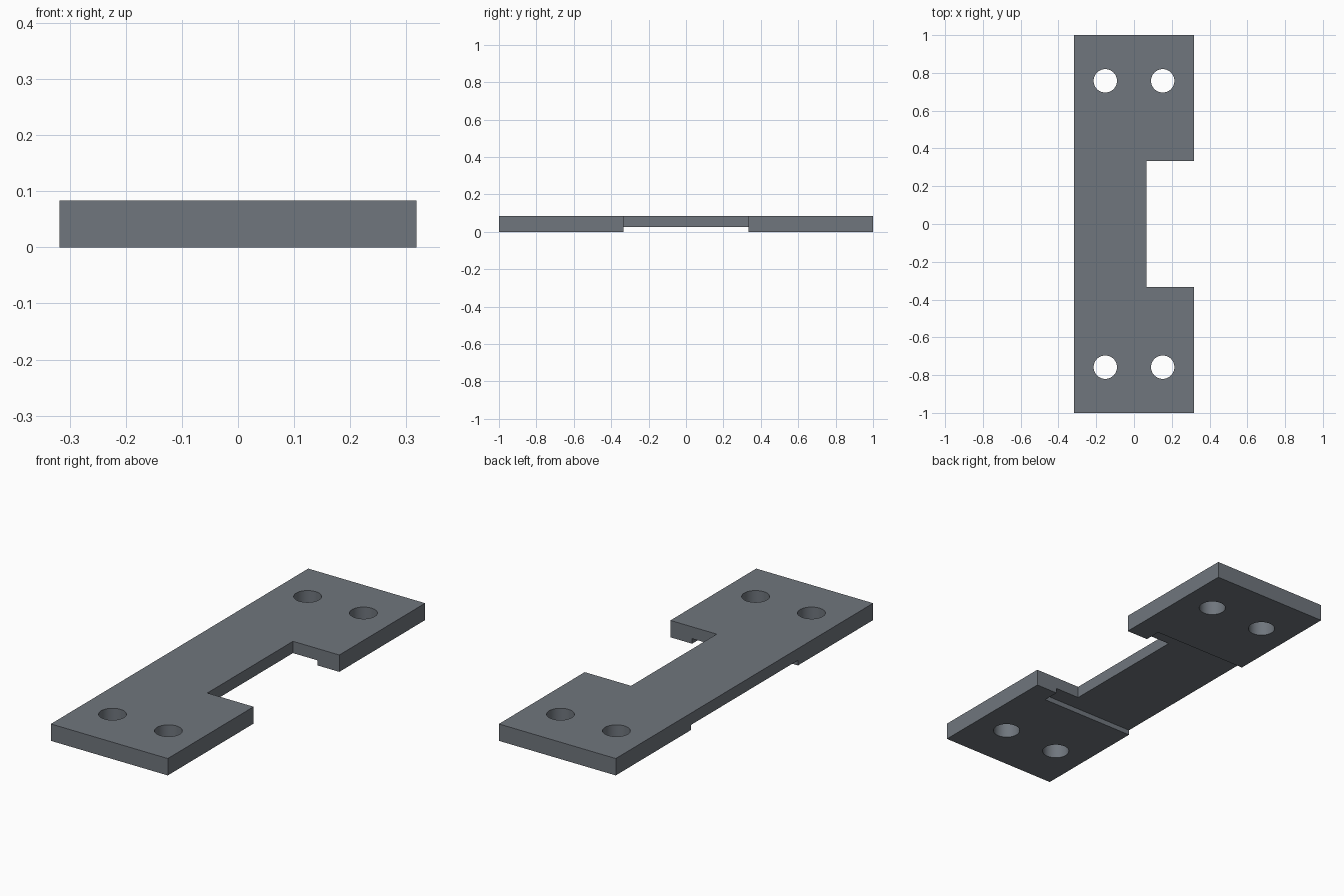
import bpy, bmesh
from mathutils import Matrix, Vector

cube = bpy.data.objects.get("Cube")
if cube:
    bpy.data.objects.remove(cube, do_unlink=True)

HALF_W, HALF_L, HEIGHT = 0.318, 1.0, 0.083
NOTCH_X, NOTCH_Y = 0.066, 0.333            # side notch
RECESS_X, RECESS_Y, RECESS_Z = 0.2, 0.416, 0.025   # underside recess
HOLE_X, HOLE_Y, HOLE_R = 0.152, 0.758, 0.062

steel = bpy.data.materials.new("dark_grey_metal")
steel.use_nodes = True
grey = (0.16, 0.18, 0.205, 1)
steel.diffuse_color = grey
steel.node_tree.nodes["Principled BSDF"].inputs["Base Color"].default_value = grey


def make_object(name, bm):
    bmesh.ops.recalc_face_normals(bm, faces=bm.faces)
    mesh = bpy.data.meshes.new(name)
    bm.to_mesh(mesh)
    bm.free()
    mesh.materials.append(steel)
    obj = bpy.data.objects.new(name, mesh)
    bpy.context.collection.objects.link(obj)
    return obj


def cut(target, cutter):
    # Apply a boolean cut and discard the cutter
    mod = target.modifiers.new("cut", 'BOOLEAN')
    mod.operation, mod.solver, mod.object = 'DIFFERENCE', 'EXACT', cutter
    cutter.hide_render = True
    bpy.context.view_layer.objects.active = target
    bpy.ops.object.modifier_apply(modifier=mod.name)
    bpy.data.objects.remove(cutter, do_unlink=True)


# Plate: C-shaped outline pulled up to full thickness
half = [(-HALF_W, -HALF_L), (HALF_W, -HALF_L), (HALF_W, -NOTCH_Y), (NOTCH_X, -NOTCH_Y)]
outline = half + [(x, -y) for x, y in reversed(half)]
bm = bmesh.new()
base = bm.faces.new([bm.verts.new((x, y, 0)) for x, y in outline])
top = bmesh.ops.extrude_face_region(bm, geom=[base])["geom"]
bmesh.ops.translate(bm, vec=(0, 0, HEIGHT),
                    verts=[v for v in top if isinstance(v, bmesh.types.BMVert)])
plate = make_object("mounting_plate", bm)

# Shallow recess under the middle, open on the uncut side
lo, hi = Vector((-0.5, -RECESS_Y, -0.1)), Vector((RECESS_X, RECESS_Y, RECESS_Z))
bm = bmesh.new()
bmesh.ops.create_cube(bm, size=1, matrix=Matrix.Translation((lo + hi) / 2)
                      @ Matrix.Diagonal((hi - lo).to_4d()))
cut(plate, make_object("recess_cutter", bm))

# Four screw holes
bm = bmesh.new()
for sx in (-1, 1):
    for sy in (-1, 1):
        bmesh.ops.create_cone(bm, cap_ends=True, segments=48, radius1=HOLE_R, radius2=HOLE_R,
                              depth=0.4, matrix=Matrix.Translation((sx * HOLE_X, sy * HOLE_Y, 0.04)))
cut(plate, make_object("hole_cutter", bm))

# Smooth hole walls, crisp edges
plate.select_set(True)
bpy.context.view_layer.objects.active = plate
bpy.ops.object.shade_smooth_by_angle(angle=0.5)
